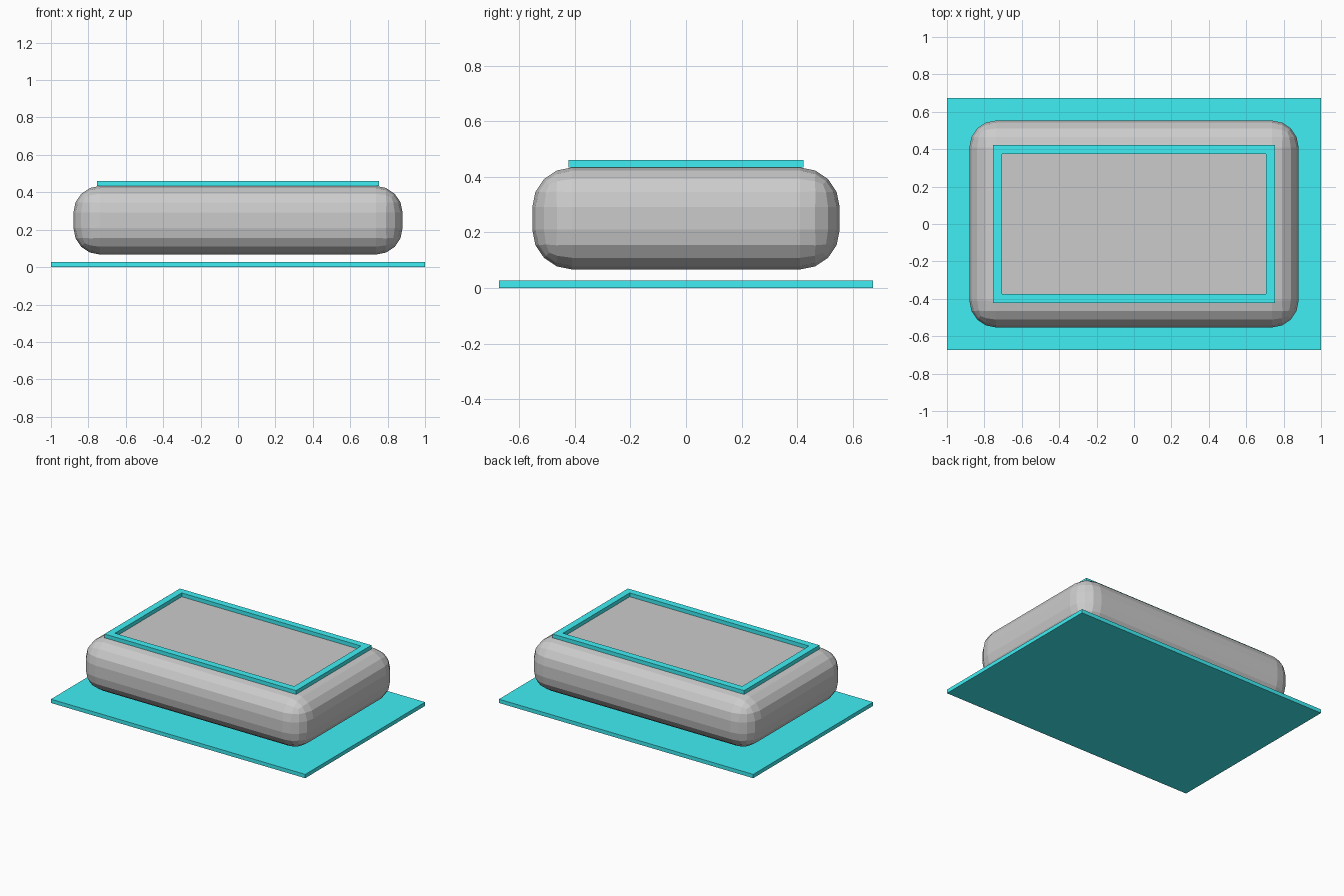
import bpy
import bmesh

if "Cube" in bpy.data.objects:
    bpy.data.objects.remove(bpy.data.objects["Cube"])

cyan = bpy.data.materials.new("cyan")
cyan.diffuse_color = (0.05, 0.86, 0.91, 1)
cyan.use_nodes = True
cyan.node_tree.nodes["Principled BSDF"].inputs["Base Color"].default_value = cyan.diffuse_color


def finish(bm, name, material=None):
    bmesh.ops.recalc_face_normals(bm, faces=bm.faces)
    mesh = bpy.data.meshes.new(name)
    bm.to_mesh(mesh)
    bm.free()
    if material:
        mesh.materials.append(material)
    obj = bpy.data.objects.new(name, mesh)
    bpy.context.collection.objects.link(obj)
    return obj


def box(name, half_x, half_y, z0, z1, material=None):
    bm = bmesh.new()
    bmesh.ops.create_cube(bm, size=2)
    for v in bm.verts:
        v.co.x *= half_x
        v.co.y *= half_y
        v.co.z = z1 if v.co.z > 0 else z0
    return finish(bm, name, material)


def frame(name, half_x, half_y, width, z0, z1, material):
    bm = bmesh.new()
    corners = [(-1, -1), (1, -1), (1, 1), (-1, 1)]
    rings = [[[bm.verts.new((sx * (half_x - inset), sy * (half_y - inset), z))
               for sx, sy in corners] for inset in (0, width)] for z in (z0, z1)]
    (out0, in0), (out1, in1) = rings
    for i in range(4):
        j = (i + 1) % 4
        for a, b in ((out0, out1), (out1, in1), (in1, in0), (in0, out0)):
            bm.faces.new((a[i], a[j], b[j], b[i]))
    return finish(bm, name, material)


# thin base plate, floating just below the body
box("base_plate", 1.0, 0.673, 0, 0.027, cyan)

# rounded body with faceted edges
body = box("body", 0.88, 0.553, 0.067, 0.434)
bevel = body.modifiers.new("rounding", 'BEVEL')
bevel.width = 0.143
bevel.segments = 4

# raised rim around the top face
frame("top_frame", 0.753, 0.423, 0.048, 0.434, 0.461, cyan)
